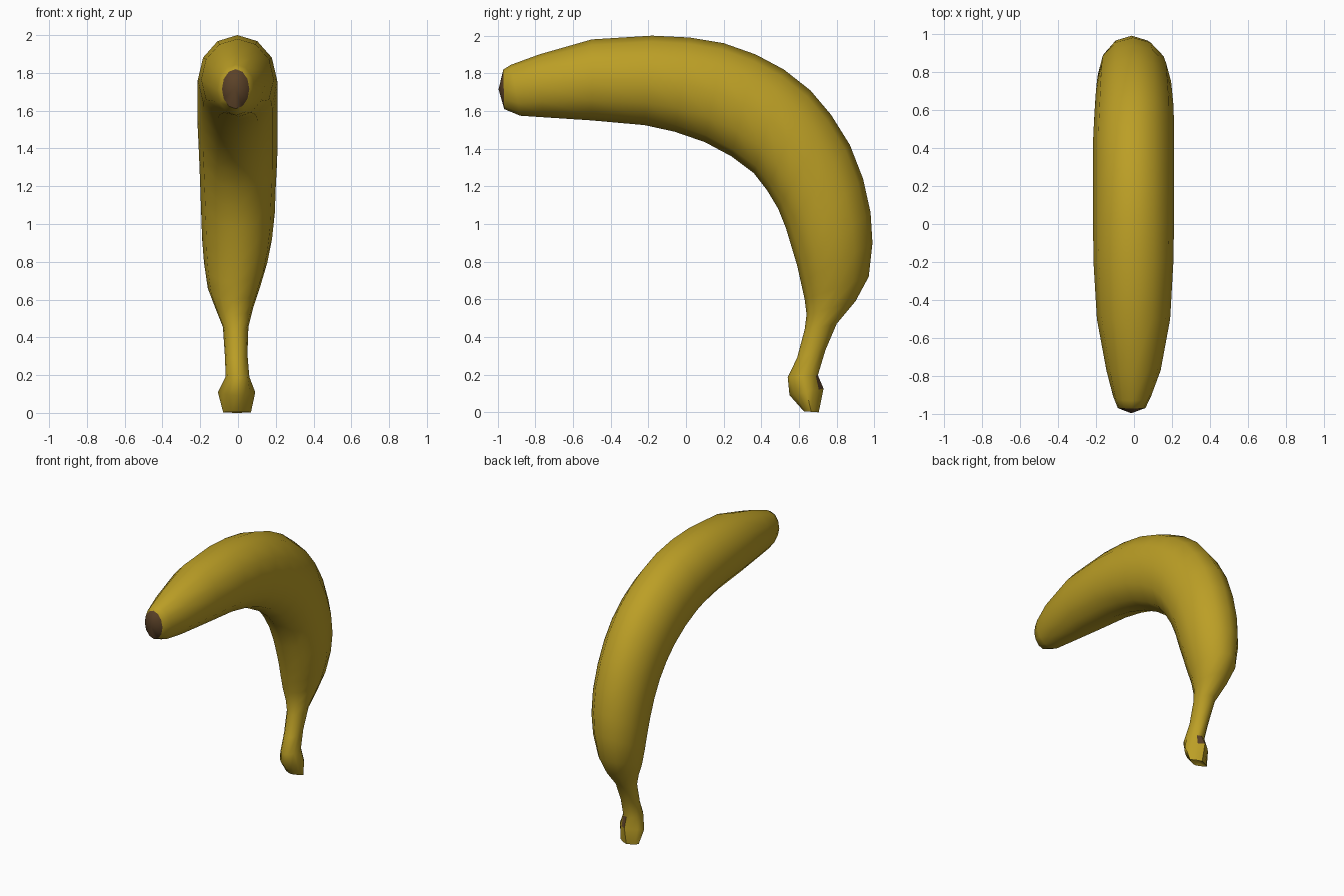
import bpy, bmesh, math
from mathutils import Vector

if "Cube" in bpy.data.objects:
    bpy.data.objects.remove(bpy.data.objects["Cube"])


def material(name, rgb):
    m = bpy.data.materials.new(name)
    m.diffuse_color = (*rgb, 1.0)
    m.use_nodes = True
    m.node_tree.nodes["Principled BSDF"].inputs["Base Color"].default_value = m.diffuse_color
    return m


SIDES = 12
# Cross-sections: outer y, outer z, inner y, inner z, left x, right x
SECTIONS = [
    (-0.97, 1.82, -0.965, 1.61, -0.085, 0.06),
    (-0.93, 1.845, -0.88, 1.575, -0.11, 0.09),
    (-0.78, 1.90, -0.76, 1.567, -0.145, 0.14),
    (-0.50, 1.98, -0.50, 1.55, -0.195, 0.19),
    (-0.18, 2.00, -0.22, 1.525, -0.213, 0.207),
    (0.02, 1.99, -0.06, 1.49, -0.215, 0.21),
    (0.20, 1.96, 0.10, 1.435, -0.215, 0.21),
    (0.37, 1.90, 0.24, 1.36, -0.215, 0.21),
    (0.52, 1.82, 0.36, 1.27, -0.215, 0.21),
    (0.66, 1.71, 0.43, 1.18, -0.21, 0.21),
    (0.77, 1.58, 0.49, 1.08, -0.205, 0.207),
    (0.87, 1.42, 0.53, 0.98, -0.20, 0.20),
    (0.94, 1.24, 0.56, 0.88, -0.195, 0.195),
    (0.98, 1.06, 0.59, 0.78, -0.19, 0.18),
    (0.99, 0.90, 0.61, 0.69, -0.18, 0.155),
    (0.97, 0.72, 0.63, 0.60, -0.16, 0.115),
    (0.90, 0.59, 0.64, 0.52, -0.12, 0.08),
    (0.80, 0.47, 0.63, 0.44, -0.08, 0.055),
    (0.74, 0.33, 0.59, 0.29, -0.07, 0.05),
    (0.70, 0.20, 0.54, 0.19, -0.065, 0.06),
    (0.72, 0.13, 0.56, 0.10, -0.095, 0.08),
    (0.70, 0.01, 0.63, 0.015, -0.07, 0.06),
]

bm = bmesh.new()
rings = []
for i, (oy, oz, iy, iz, x0, x1) in enumerate(SECTIONS):
    mid = Vector(((x0 + x1) / 2, (oy + iy) / 2, (oz + iz) / 2))
    out = Vector((0, (oy - iy) / 2, (oz - iz) / 2))
    ring = []
    for k in range(SIDES):
        a = math.tau * k / SIDES
        # Lumpy knob at the end of the stalk
        r = 1 + 0.13 * math.cos(4 * a) if i >= len(SECTIONS) - 2 else 1
        ring.append(bm.verts.new(mid + out * math.cos(a) * r
                                 + Vector(((x1 - x0) / 2 * math.sin(a) * r, 0, 0))))
    rings.append(ring)

# Skin between neighbouring rings
for a, b in zip(rings, rings[1:]):
    for k in range(SIDES):
        n = (k + 1) % SIDES
        bm.faces.new((a[k], a[n], b[n], b[k]))

# Blossom tip, slightly pointed and brown
tip = bm.verts.new((-0.015, -0.995, 1.715))
for k in range(SIDES):
    f = bm.faces.new((rings[0][(k + 1) % SIDES], rings[0][k], tip))
    f.material_index = 1

# Stalk end, slightly hollow
end = bm.verts.new((0.0, 0.66, 0.04))
for k in range(SIDES):
    bm.faces.new((rings[-1][k], rings[-1][(k + 1) % SIDES], end))

# Small brown bruise on the back of the knob, cut as an inset face
bm.faces.ensure_lookup_table()
spot = min(bm.faces, key=lambda f: (f.calc_center_median() - Vector((0.03, 0.71, 0.13))).length)
bmesh.ops.inset_individual(bm, faces=[spot], thickness=0.008)
spot.material_index = 1

bmesh.ops.recalc_face_normals(bm, faces=bm.faces)
# Lowest point rests on the floor
low = min(v.co.z for v in bm.verts)
for v in bm.verts:
    if v.co.z < 0.3:
        v.co.z -= low * (0.3 - v.co.z) / (0.3 - low)

mesh = bpy.data.meshes.new("banana")
bm.to_mesh(mesh)
bm.free()
banana = bpy.data.objects.new("banana", mesh)
bpy.context.collection.objects.link(banana)
mesh.materials.append(material("yellow peel", (0.50, 0.345, 0.019)))
mesh.materials.append(material("brown tip", (0.105, 0.054, 0.021)))

# Smooth peel with a crisp edge around the tip
bpy.context.view_layer.objects.active = banana
banana.select_set(True)
bpy.ops.object.shade_smooth_by_angle(angle=math.radians(50))
